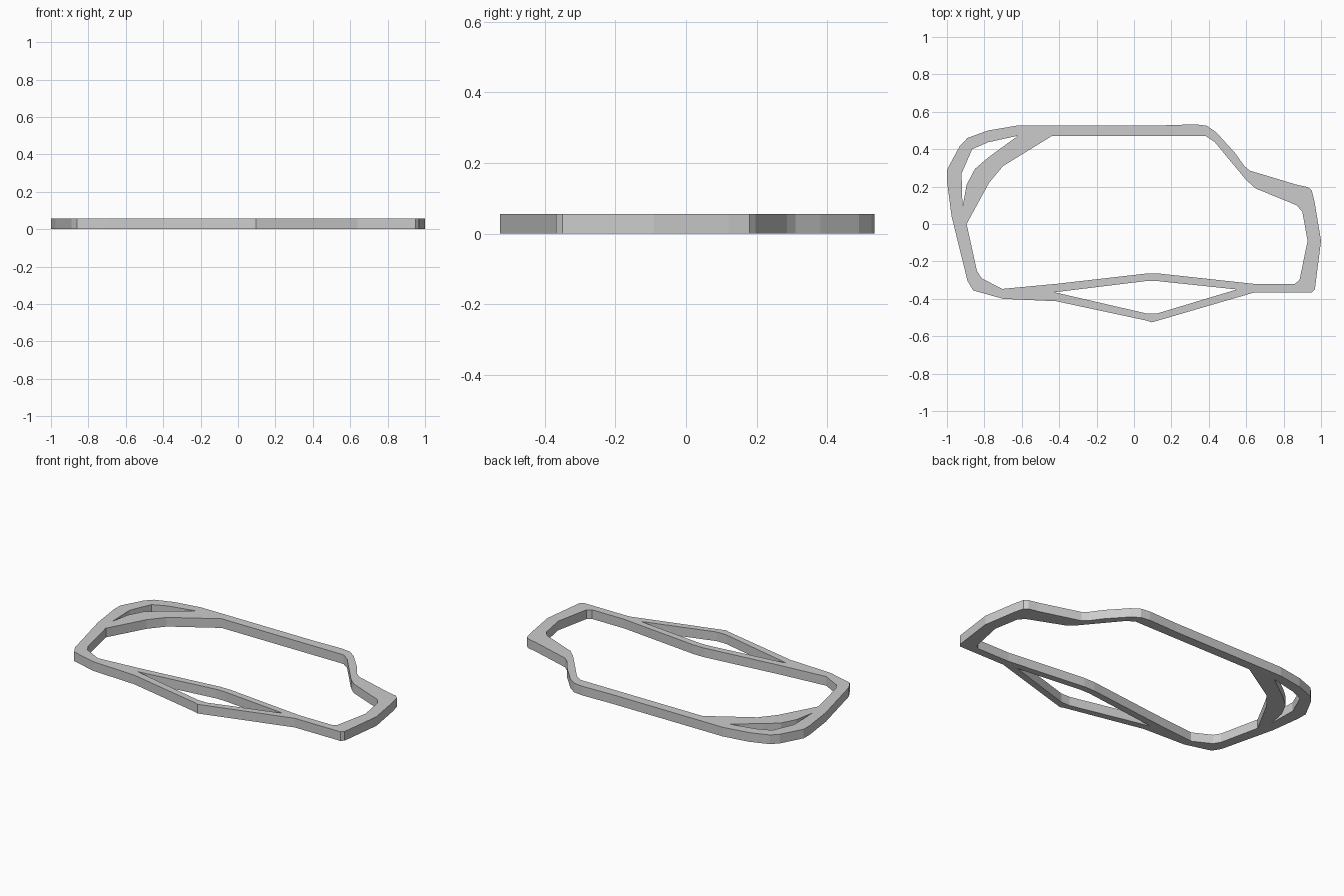
import bpy

if "Cube" in bpy.data.objects:
    bpy.data.objects.remove(bpy.data.objects["Cube"])

THICKNESS = 0.056

# Outer silhouette of the frame
outer = [(-1, .29), (-.93, .42), (-.89, .46), (-.78, .5), (-.62, .527), (.14, .527),
         (.33, .533), (.39, .525), (.44, .49), (.54, .38), (.59, .31), (.62, .285),
         (.87, .21), (.93, .197), (.95, .18), (.965, .12), (1, -.09), (.967, -.35),
         (.95, -.367), (.64, -.367), (.115, -.52), (.095, -.526), (.07, -.517),
         (-.415, -.413), (-.7, -.4), (-.86, -.355), (-.89, -.305), (-.975, .04), (-1, .23)]

# Large central opening
main_opening = [(-.895, 0), (-.84, -.25), (-.815, -.29), (-.705, -.347), (-.415, -.32),
                (.065, -.265), (.135, -.265), (.64, -.32), (.86, -.32), (.885, -.3),
                (.928, -.09), (.9, .065), (.87, .1), (.65, .19), (.6, .235),
                (.43, .44), (.385, .47), (-.44, .47), (-.7, .31), (-.775, .22)]

# Crescent slot in the rounded corner
corner_slot = [(-.62, .472), (-.78, .437), (-.865, .4), (-.922, .27), (-.917, .09),
               (-.895, .21), (-.85, .295), (-.78, .355)]

# Slot between the two lower rails
lower_slot = [(-.425, -.365), (.065, -.478), (.125, -.478), (.55, -.35),
              (.125, -.305), (.065, -.305)]

# Filled 2D curve: the inner loops become through holes
curve = bpy.data.curves.new("frame", 'CURVE')
curve.dimensions = '2D'
curve.fill_mode = 'BOTH'
curve.extrude = THICKNESS / 2
for loop in (outer, main_opening, corner_slot, lower_slot):
    spline = curve.splines.new('POLY')
    spline.points.add(len(loop) - 1)
    for point, (x, y) in zip(spline.points, loop):
        point.co = (x, y, 0, 1)
    spline.use_cyclic_u = True

frame = bpy.data.objects.new("frame", curve)
frame.location.z = THICKNESS / 2
bpy.context.collection.objects.link(frame)

# Turn into a flat-shaded mesh with welded edges
bpy.context.view_layer.objects.active = frame
frame.select_set(True)
bpy.ops.object.convert(target='MESH')
bpy.ops.object.mode_set(mode='EDIT')
bpy.ops.mesh.select_all(action='SELECT')
bpy.ops.mesh.remove_doubles(threshold=0.0005)
bpy.ops.mesh.normals_make_consistent(inside=False)
bpy.ops.object.mode_set(mode='OBJECT')
bpy.ops.object.shade_flat()
